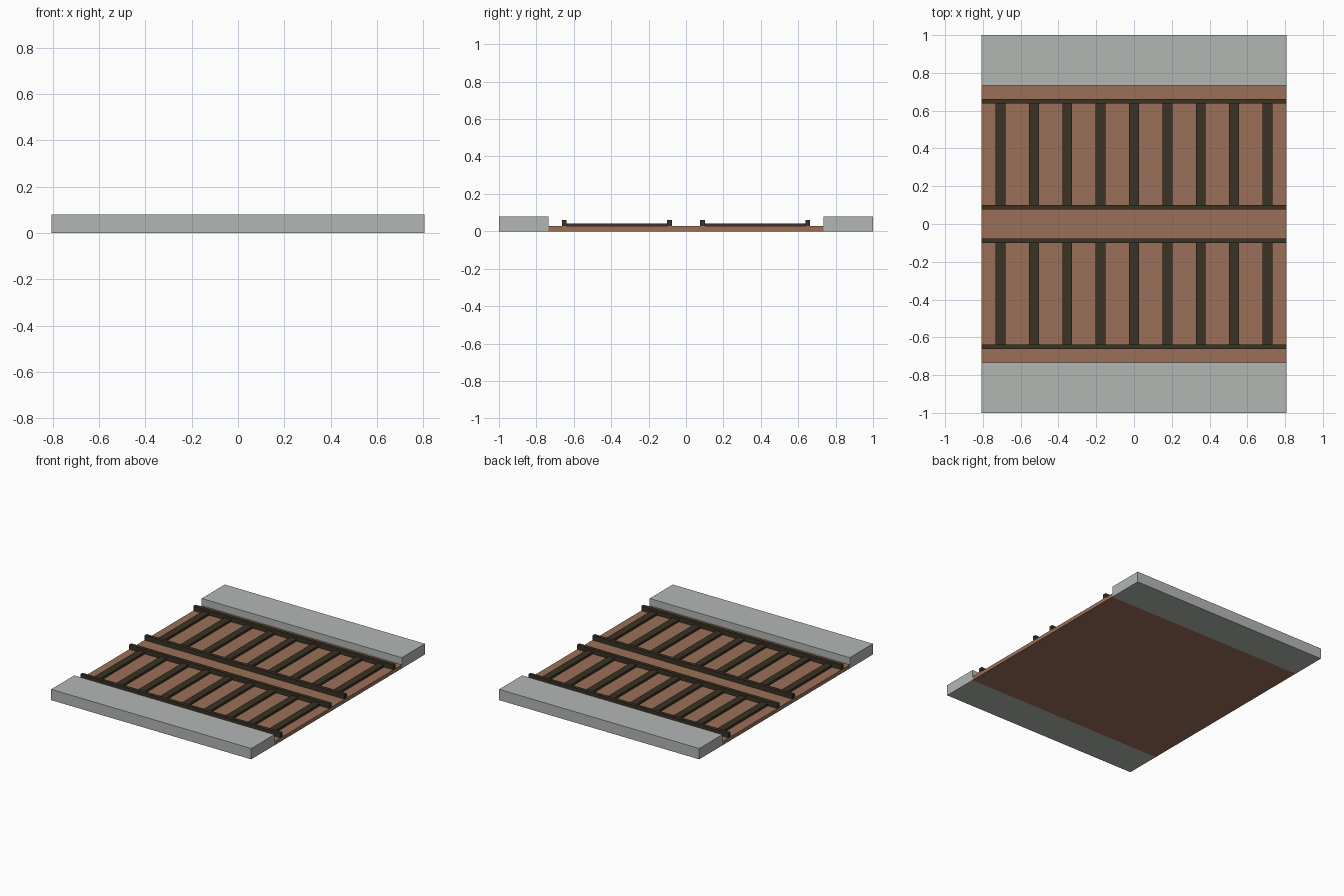
import bpy
import bmesh
from mathutils import Vector

if "Cube" in bpy.data.objects:
    bpy.data.objects.remove(bpy.data.objects["Cube"])


def material(name, color):
    m = bpy.data.materials.new(name)
    m.diffuse_color = (*color, 1)
    m.use_nodes = True
    m.node_tree.nodes["Principled BSDF"].inputs["Base Color"].default_value = m.diffuse_color
    return m


CONCRETE = material("pale grey concrete", (0.45, 0.475, 0.455))
BALLAST = material("brown ballast", (0.328, 0.162, 0.098))
DARK = material("dark brown track", (0.042, 0.032, 0.018))


def box(name, lo, hi, mat):
    lo, hi = Vector(lo), Vector(hi)
    bm = bmesh.new()
    bmesh.ops.create_cube(bm, size=1)
    for v in bm.verts:
        v.co = (lo + hi) / 2 + v.co * (hi - lo)
    mesh = bpy.data.meshes.new(name)
    bm.to_mesh(mesh)
    bm.free()
    mesh.materials.append(mat)
    obj = bpy.data.objects.new(name, mesh)
    bpy.context.collection.objects.link(obj)
    return obj


HX = 0.807       # half length of the station piece
EDGE = 0.734     # inner edge of the platforms
BED = 0.027      # top of the ballast

# Ballast bed between the platforms
box("ballast_bed", (-HX, -EDGE, 0), (HX, EDGE, BED), BALLAST)

for side, s in (("front", -1), ("back", 1)):
    def span(a, b):
        return sorted((s * a, s * b))

    # Platform slab
    y0, y1 = span(EDGE, 1.0)
    box(side + "_platform", (-HX, y0, 0), (HX, y1, 0.079), CONCRETE)

    # Pair of rails
    for label, a, b in (("inner", 0.076, 0.101), ("outer", 0.638, 0.663)):
        y0, y1 = span(a, b)
        box(f"{side}_{label}_rail", (-HX, y0, BED), (HX, y1, 0.061), DARK)

    # Nine sleepers between the rails
    y0, y1 = span(0.101, 0.638)
    for i in range(9):
        x = (i - 4) * 0.1765
        box(f"{side}_sleeper_{i + 1}", (x - 0.026, y0, BED),
            (x + 0.026, y1, 0.043), DARK)
